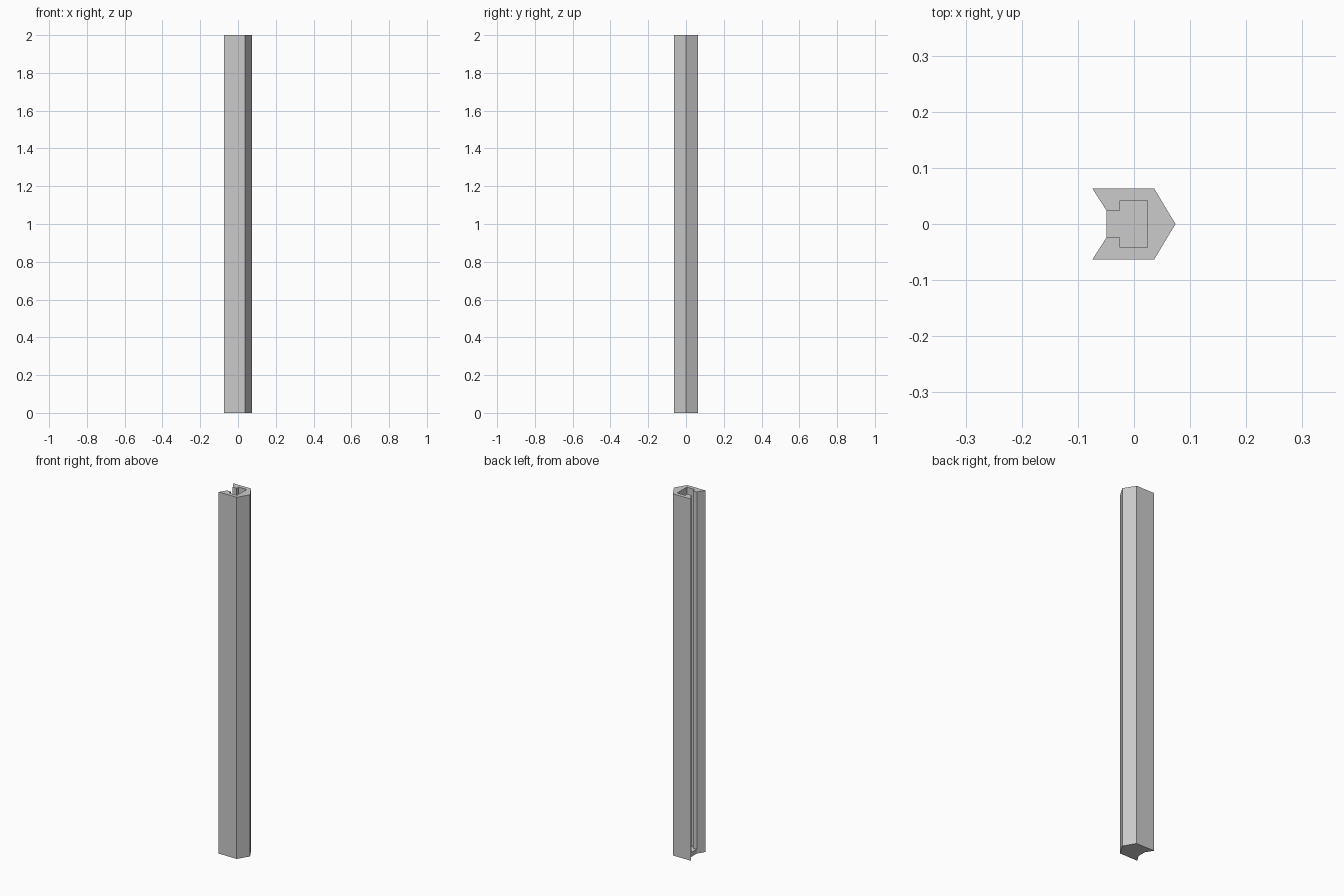
import bpy
import bmesh

cube = bpy.data.objects.get("Cube")
if cube:
    bpy.data.objects.remove(cube, do_unlink=True)

HEIGHT = 2.0
FLOOR = 0.024

grey = bpy.data.materials.new("light grey")
grey.use_nodes = True
colour = (0.6, 0.6, 0.6, 1)
grey.diffuse_color = colour
grey.node_tree.nodes["Principled BSDF"].inputs["Base Color"].default_value = colour


def mirrored(half):
    """Close a half outline by reflecting it across y = 0."""
    return half + [(x, -y) for x, y in reversed(half) if y > 0]


def extrude_profile(name, outline, z0, z1):
    bm = bmesh.new()
    face = bm.faces.new([bm.verts.new((x, y, z0)) for x, y in outline])
    top = bmesh.ops.extrude_face_region(bm, geom=[face], use_keep_orig=True)
    verts = [v for v in top["geom"] if isinstance(v, bmesh.types.BMVert)]
    bmesh.ops.translate(bm, verts=verts, vec=(0, 0, z1 - z0))
    bmesh.ops.recalc_face_normals(bm, faces=bm.faces)
    mesh = bpy.data.meshes.new(name)
    bm.to_mesh(mesh)
    bm.free()
    mesh.materials.append(grey)
    obj = bpy.data.objects.new(name, mesh)
    bpy.context.collection.objects.link(obj)
    return obj


# Outer arrow shape, from the nose round to the slot mouth
outer = [(0.074, 0), (0.036, 0.063), (-0.074, 0.063), (-0.049, 0.024)]
# Inside of the channel: slot lip, then the wider pocket
pocket = [(-0.025, 0.024), (-0.025, 0.042), (0.024, 0.042)]

# Solid end plug closing the foot of the channel
extrude_profile("channel_floor", mirrored(outer), 0, FLOOR)

# Slotted body; the open outline runs round the pocket as well
body = extrude_profile("slotted_post", mirrored(outer + pocket), FLOOR, HEIGHT)

# Join both parts into one clean solid without the internal faces or seam
bm = bmesh.new()
bm.from_mesh(body.data)
bm.from_mesh(bpy.data.objects["channel_floor"].data)
bmesh.ops.delete(bm, geom=[f for f in bm.faces
                           if f.normal.z < -0.5 and f.calc_center_median().z > FLOOR / 2],
                 context='FACES')
bmesh.ops.remove_doubles(bm, verts=bm.verts, dist=0.0001)
# Trim the plug's top to the pocket floor only
old_top = [f for f in bm.faces if abs(f.normal.z) > 0.5
           and abs(f.calc_center_median().z - FLOOR) < 0.001]
bmesh.ops.delete(bm, geom=old_top, context='FACES')
rim = [e for e in bm.edges if e.is_boundary]
mouth = [v for v in bm.verts if abs(v.co.z - FLOOR) < 0.001
         and abs(v.co.x + 0.049) < 0.001]
if not bm.edges.get(mouth):
    rim.append(bm.edges.new(mouth))
bmesh.ops.holes_fill(bm, edges=rim, sides=0)
bmesh.ops.dissolve_limit(bm, angle_limit=0.01, verts=bm.verts, edges=bm.edges)
bmesh.ops.recalc_face_normals(bm, faces=bm.faces)
bm.to_mesh(body.data)
bm.free()
bpy.data.objects.remove(bpy.data.objects["channel_floor"], do_unlink=True)
